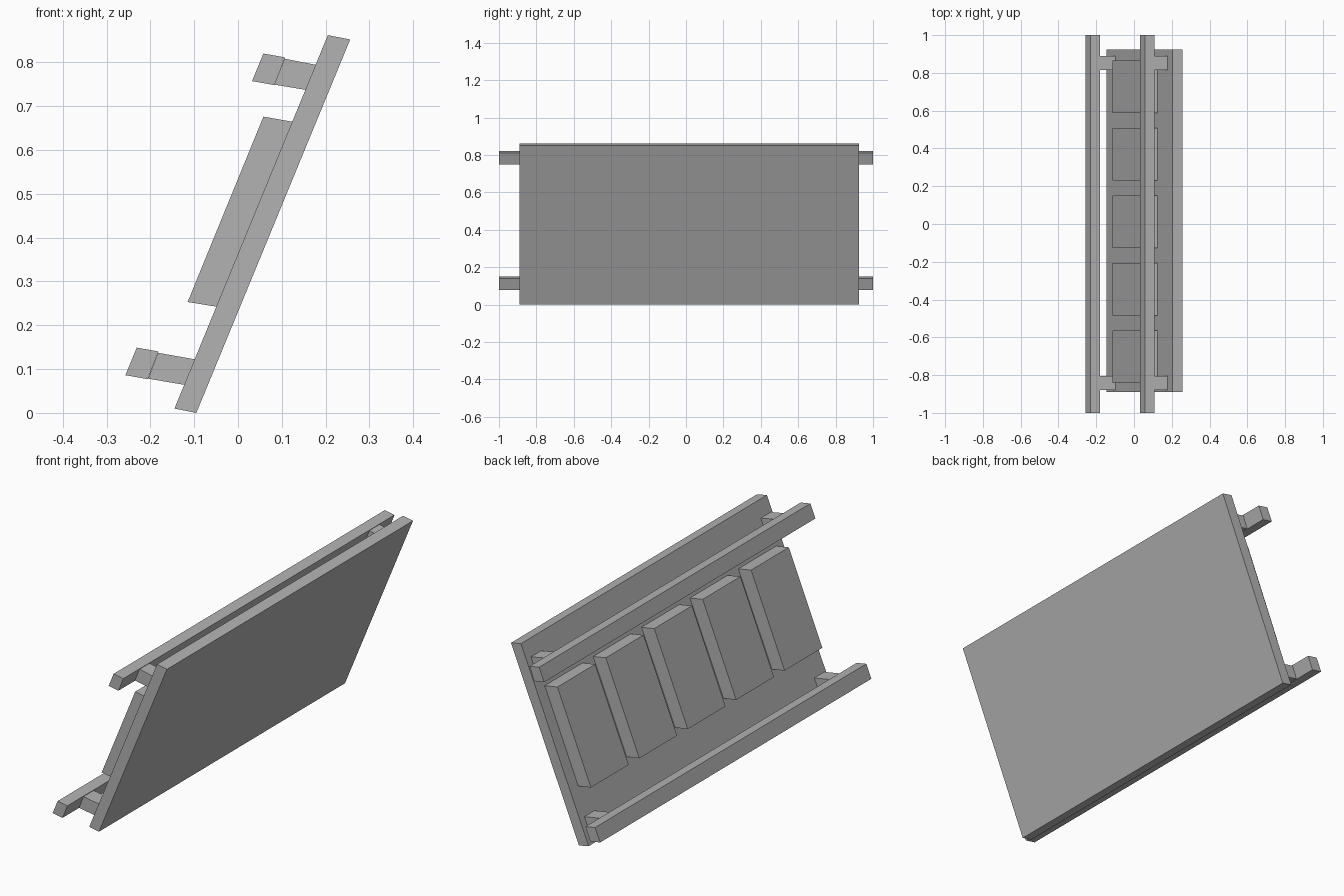
import bpy
import bmesh

if "Cube" in bpy.data.objects:
    bpy.data.objects.remove(bpy.data.objects["Cube"])

grey = bpy.data.materials.new("plain grey")
grey.diffuse_color = (0.45, 0.45, 0.45, 1)
grey.use_nodes = True
grey.node_tree.nodes["Principled BSDF"].inputs["Base Color"].default_value = grey.diffuse_color


def prism(name, profile, y0, y1):
    """Extrude an x-z profile from y0 to y1."""
    bm = bmesh.new()
    face = bm.faces.new([bm.verts.new((x, y0, z)) for x, z in profile])
    ext = bmesh.ops.extrude_face_region(bm, geom=[face])
    verts = [g for g in ext["geom"] if isinstance(g, bmesh.types.BMVert)]
    bmesh.ops.translate(bm, verts=verts, vec=(0, y1 - y0, 0))
    bmesh.ops.recalc_face_normals(bm, faces=bm.faces)
    mesh = bpy.data.meshes.new(name)
    bm.to_mesh(mesh)
    bm.free()
    mesh.materials.append(grey)
    obj = bpy.data.objects.new(name, mesh)
    bpy.context.collection.objects.link(obj)
    return obj


# Leaning back panel
prism("panel", [(-0.145, 0.01), (-0.095, 0), (0.256, 0.852), (0.205, 0.862)], -0.89, 0.925)

# Five raised blocks along the panel
for i in range(5):
    y = -0.702 + i * 0.357
    prism(f"block_{i + 1}", [(-0.115, 0.253), (-0.047, 0.242), (0.126, 0.664), (0.058, 0.676)],
          y - 0.139, y + 0.139)

# Long rails, each held by two short brackets
rails = {
    "lower": ([(-0.257, 0.086), (-0.206, 0.077), (-0.181, 0.140), (-0.231, 0.149)],
              [(-0.205, 0.078), (-0.122, 0.064), (-0.097, 0.122), (-0.182, 0.137)]),
    "upper": ([(0.032, 0.757), (0.083, 0.748), (0.108, 0.811), (0.058, 0.820)],
              [(0.083, 0.749), (0.155, 0.737), (0.179, 0.794), (0.107, 0.808)]),
}
for name, (rail, bracket) in rails.items():
    prism(name + "_rail", rail, -1, 1)
    for side, y in (("front", -0.842), ("back", 0.853)):
        prism(f"{name}_{side}_bracket", bracket, y - 0.037, y + 0.037)
